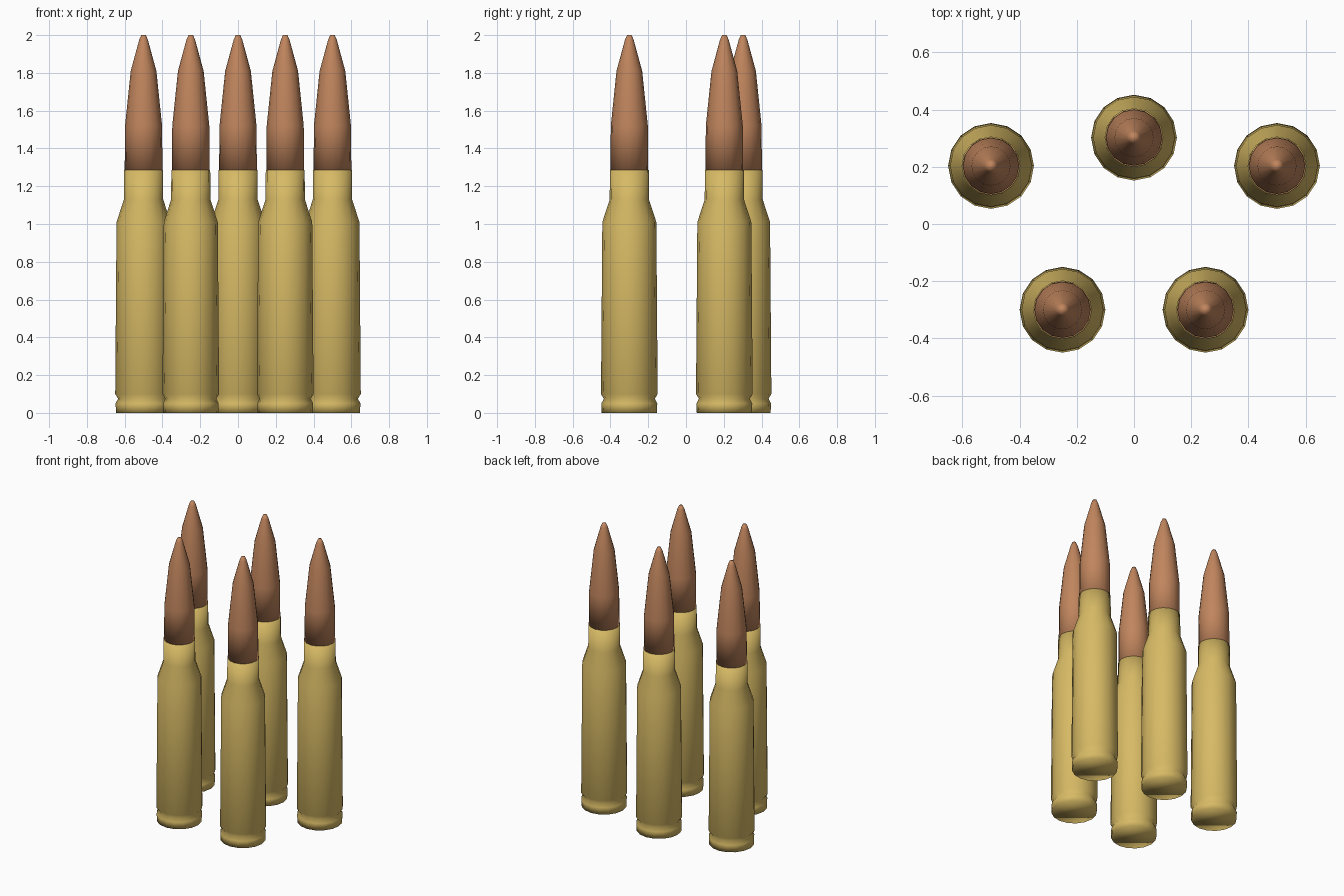
import bpy, bmesh, math

if "Cube" in bpy.data.objects:
    bpy.data.objects.remove(bpy.data.objects["Cube"])

SIDES = 16


def material(name, rgb):
    m = bpy.data.materials.new(name)
    m.diffuse_color = (*rgb, 1.0)
    m.use_nodes = True
    m.node_tree.nodes["Principled BSDF"].inputs["Base Color"].default_value = m.diffuse_color
    return m


brass = material("brass", (0.68, 0.49, 0.13))
copper = material("copper", (0.53, 0.235, 0.11))


def lathe(name, profile, mat):
    """Turn a (radius, height) profile around z and close both ends."""
    bm = bmesh.new()
    rings = []
    for r, z in profile:
        rings.append([bm.verts.new((r * math.cos(2 * math.pi * i / SIDES),
                                    r * math.sin(2 * math.pi * i / SIDES), z))
                      for i in range(SIDES)])
    for low, high in zip(rings, rings[1:]):
        for i in range(SIDES):
            j = (i + 1) % SIDES
            bm.faces.new((low[i], low[j], high[j], high[i]))
    bm.faces.new(rings[0][::-1])
    bm.faces.new(rings[-1])
    for f in bm.faces:
        f.smooth = True
    mesh = bpy.data.meshes.new(name)
    bm.to_mesh(mesh)
    bm.free()
    mesh.materials.append(mat)
    return mesh


# Case: rim, extractor groove, tapered body, shoulder, neck
case = lathe("case", [(0.146, 0.0), (0.148, 0.05), (0.135, 0.075), (0.15, 0.10),
                      (0.143, 1.01), (0.104, 1.13), (0.103, 1.285)], brass)

# Tip: straight shank, curved nose, blunt point
tip = lathe("tip", [(0.10, 1.283), (0.098, 1.52), (0.068, 1.81),
                    (0.023, 1.975), (0.012, 2.0)], copper)

# Five rounds in two staggered rows
places = [(-0.5, 0.203), (0.0, 0.302), (0.5, 0.203), (-0.25, -0.30), (0.25, -0.30)]
for n, (x, y) in enumerate(places, 1):
    for mesh in (case, tip):
        ob = bpy.data.objects.new(f"{mesh.name}_{n}", mesh)
        ob.location = (x, y, 0)
        bpy.context.collection.objects.link(ob)
